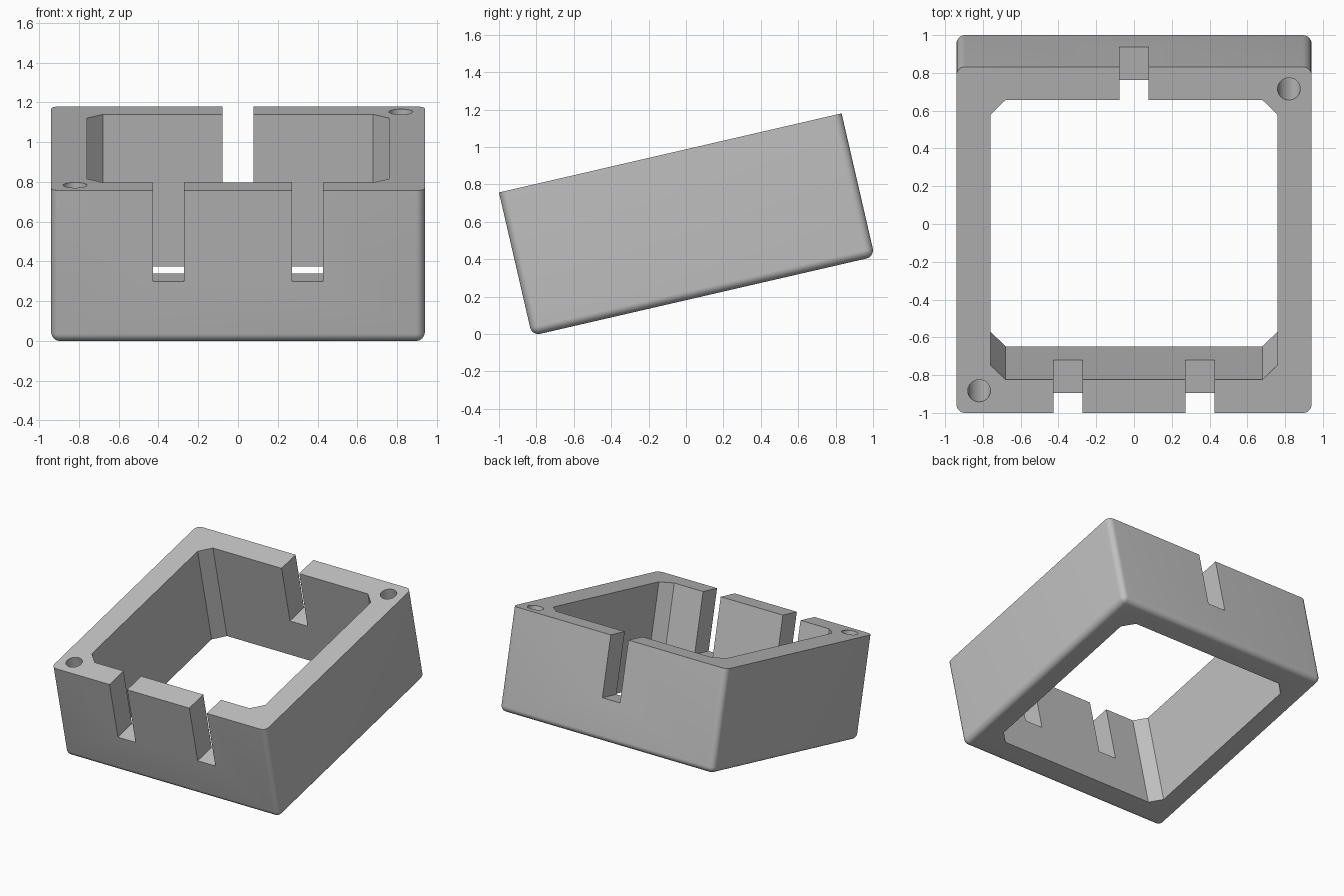
import bpy, bmesh
from math import radians
from mathutils import Matrix, Vector

HALF, HEIGHT, ROUND = 0.94, 0.786, 0.045      # outer shell
INNER, CORNER = 0.76, 0.08                    # opening and its corner chamfer
SLOT_W, SLOT_DEPTH = 0.155, 0.47
HOLE_R, HOLE_DEPTH, HOLE_POS = 0.06, 0.58, 0.82
TILT = radians(13)

cube = bpy.data.objects.get("Cube")
if cube:
    bpy.data.objects.remove(cube, do_unlink=True)

grey = bpy.data.materials.new("plain grey")
grey.use_nodes = True
colour = (0.53, 0.53, 0.53, 1)
grey.diffuse_color = colour
grey.node_tree.nodes["Principled BSDF"].inputs["Base Color"].default_value = colour


def make_object(name, bm):
    mesh = bpy.data.meshes.new(name)
    bm.to_mesh(mesh)
    bm.free()
    mesh.materials.append(grey)
    obj = bpy.data.objects.new(name, mesh)
    bpy.context.collection.objects.link(obj)
    return obj


def box(low, high):
    bm = bmesh.new()
    low, high = Vector(low), Vector(high)
    size = Matrix.Diagonal((*(high - low), 1))
    bmesh.ops.create_cube(bm, size=1, matrix=Matrix.Translation((low + high) / 2) @ size)
    return bm


def is_upright(edge):
    a, b = edge.verts
    return abs(a.co.z - b.co.z) > 0.1


# Shell: rounded sides and underside, sharp top rim (origin at top centre)
bm = box((-HALF, -HALF, -HEIGHT), (HALF, HALF, 0))
edges = [e for e in bm.edges if any(v.co.z < -0.1 for v in e.verts)]
bmesh.ops.bevel(bm, geom=edges, offset=ROUND, segments=8, profile=0.5, affect='EDGES')
frame = make_object("tilted_square_frame", bm)

# Central opening with chamfered corners
cutters = []
bm = box((-INNER, -INNER, -HEIGHT - 0.2), (INNER, INNER, 0.2))
bmesh.ops.bevel(bm, geom=[e for e in bm.edges if is_upright(e)],
                offset=CORNER, segments=1, affect='EDGES')
cutters.append(make_object("opening_cutter", bm))

# Open-topped slots: two in the front wall, one in the back wall
for x, side in ((-0.35, -1), (0.35, -1), (0, 1)):
    near, far = sorted((side * (INNER - 0.1), side * (HALF + 0.1)))
    bm = box((x - SLOT_W / 2, near, -SLOT_DEPTH), (x + SLOT_W / 2, far, 0.1))
    cutters.append(make_object("slot_cutter", bm))

# Blind holes in two opposite corners of the rim
for side in (-1, 1):
    bm = bmesh.new()
    place = Matrix.Translation((side * HOLE_POS, side * HOLE_POS, 0.1 - HOLE_DEPTH / 2))
    bmesh.ops.create_cone(bm, cap_ends=True, segments=40, radius1=HOLE_R, radius2=HOLE_R,
                          depth=HOLE_DEPTH + 0.2, matrix=place)
    cutters.append(make_object("hole_cutter", bm))

for cutter in cutters:
    mod = frame.modifiers.new("cut", 'BOOLEAN')
    mod.operation, mod.solver, mod.object = 'DIFFERENCE', 'EXACT', cutter

# Bake the cuts and drop the helpers
bpy.context.view_layer.update()
baked = bpy.data.meshes.new_from_object(frame.evaluated_get(bpy.context.evaluated_depsgraph_get()))
frame.modifiers.clear()
frame.data = baked
for cutter in cutters:
    bpy.data.objects.remove(cutter, do_unlink=True)

# Tilt the frame back so the front lower edge rests on the floor
frame.rotation_euler.x = TILT
frame.location = (0, -0.084, 0.9685)

bpy.ops.object.select_all(action='DESELECT')
frame.select_set(True)
bpy.context.view_layer.objects.active = frame
bpy.ops.object.shade_smooth_by_angle(angle=radians(30))
